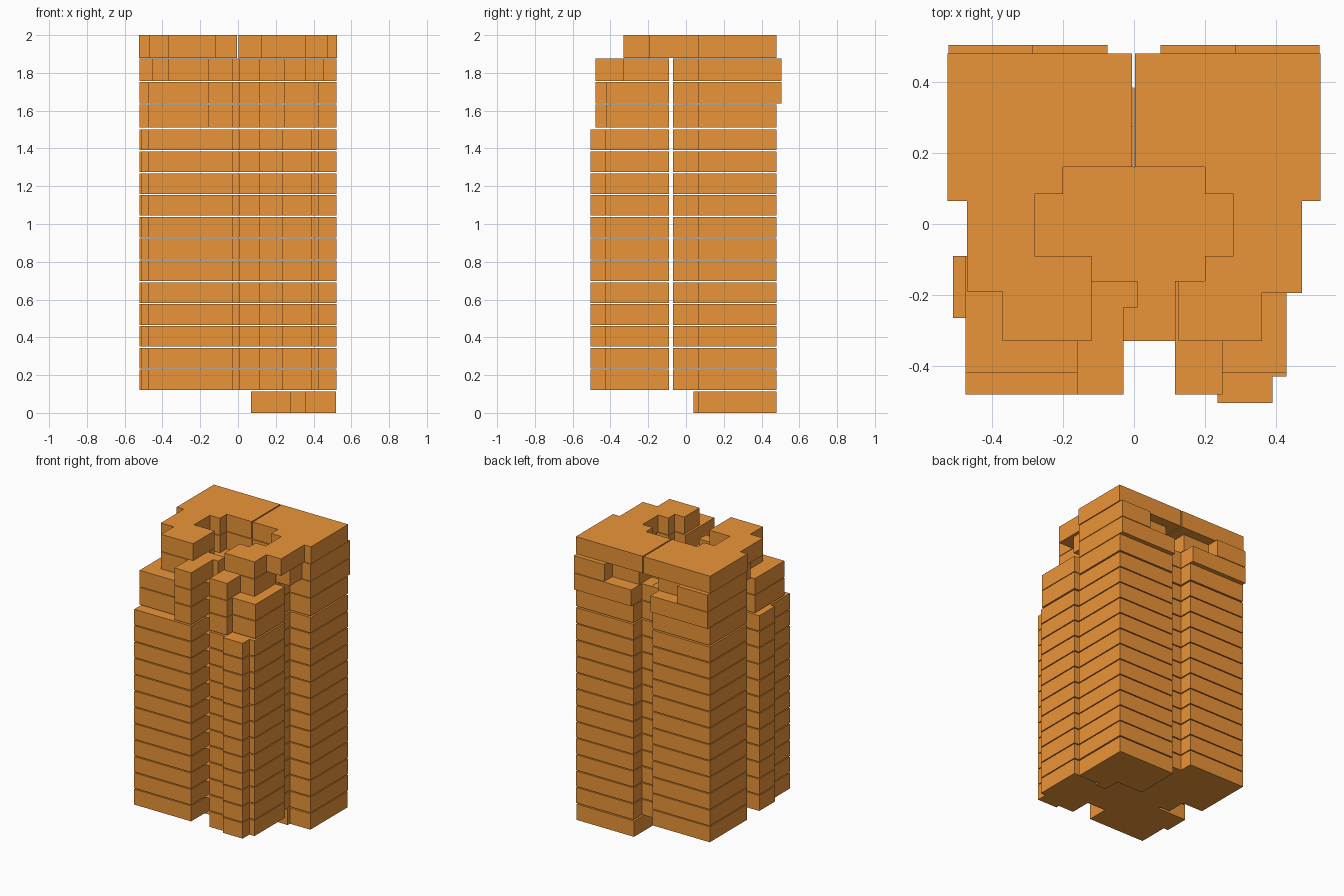
import bpy, bmesh

if "Cube" in bpy.data.objects:
    bpy.data.objects.remove(bpy.data.objects["Cube"])

mat = bpy.data.materials.new("orange")
mat.diffuse_color = (0.83, 0.30, 0.04, 1)
mat.use_nodes = True
mat.node_tree.nodes["Principled BSDF"].inputs["Base Color"].default_value = mat.diffuse_color


def stack(name, outline, levels):
    """Extrude one outline at every (z0, z1) level; z1 None gives a flat plate."""
    bm = bmesh.new()
    for z0, z1 in levels:
        face = bm.faces.new([bm.verts.new((x, y, z0)) for x, y in outline])
        if z1 is not None:
            bm.normal_update()
            if face.normal.z > 0:
                face.normal_flip()
            ext = bmesh.ops.extrude_face_region(bm, geom=[face], use_keep_orig=True)
            vs = [g for g in ext["geom"] if isinstance(g, bmesh.types.BMVert)]
            bmesh.ops.translate(bm, verts=vs, vec=(0, 0, z1 - z0))
            bmesh.ops.recalc_face_normals(bm, faces=bm.faces[:])
    me = bpy.data.meshes.new(name)
    bm.to_mesh(me)
    bm.free()
    ob = bpy.data.objects.new(name, me)
    me.materials.append(mat)
    bpy.context.collection.objects.link(ob)
    return ob


def mirrored(pts):
    return [(-x, y) for x, y in pts]


# Storey heights
typical = [(0.12 + 0.1155 * k, 0.12 + 0.1155 * k + 0.109) for k in range(12)]
lower_set = [(1.51, 1.632)]
upper_set = [(1.637, 1.752)]
penthouse = [(1.756, 1.876)]
roof = [(1.88, 2.0)]

# Ground floor under the back right corner only
stack("ground_floor", [(.07, .48), (.52, .48), (.52, .065), (.36, .065), (.36, .04),
                       (.275, .04), (.275, .16), (.07, .16)], [(0, .112)])


# Back apartments: outer walls stepped, inner arm meets at the centre line
def back_unit(back):
    return [(.075, back), (.522, back), (.522, .065), (.36, .065), (.36, -.07), (.28, -.07),
            (.28, .085), (.2, .085), (.2, .16), (.001, .16), (.001, .385), (.075, .385)]


back_top = [(.285, .505), (.522, .505), (.522, .065), (.455, .065), (.455, -.07), (.28, -.07),
            (.28, .085), (.2, .085), (.2, .16), (.001, .16), (.001, .275), (.075, .275),
            (.075, .415), (.285, .415)]
for side, f in (("right", list), ("left", mirrored)):
    stack(f"back_{side}_floors", f(back_unit(.48)), typical + lower_set)
    stack(f"back_{side}_wide_floor", f(back_unit(.505)), upper_set)
    stack(f"back_{side}_penthouse", f(back_top), penthouse)

# Front left apartments, setting back as they rise
left_core = [(-.03, -.235), (.01, -.235), (.01, -.16), (-.12, -.16), (-.12, -.09)]
stack("front_left_floors", [(-.51, -.09), (-.51, -.265), (-.475, -.265), (-.475, -.48),
                            (-.03, -.48)] + left_core, typical)
stack("front_left_setback", [(-.475, -.09), (-.475, -.42), (-.16, -.42), (-.16, -.48),
                             (-.03, -.48)] + left_core, lower_set + upper_set)
stack("front_left_penthouse", [(-.37, -.09), (-.37, -.33), (-.16, -.33), (-.16, -.48),
                               (-.03, -.48)] + left_core, penthouse)

# Front right apartments
right_core = [(.2, -.09), (.2, -.16), (.115, -.16), (.115, -.48)]
stack("front_right_floors", right_core + [(.235, -.48), (.235, -.505), (.39, -.505), (.39, -.43),
                                          (.43, -.43), (.43, -.09)], typical)
stack("front_right_setback", right_core + [(.25, -.48), (.25, -.42), (.43, -.42), (.43, -.09)],
      lower_set + upper_set)
stack("front_right_penthouse", right_core + [(.25, -.48), (.25, -.33), (.36, -.33), (.36, -.09)],
      penthouse)

# Core landings: flat plates between the apartments on each storey
landing = [(-.03, -.33), (.125, -.33), (.125, -.16), (.2, -.16), (.2, -.09), (.28, -.09), (.28, .085),
           (.2, .085), (.2, .16), (-.2, .16), (-.2, .085), (-.28, .085), (-.28, -.09), (-.12, -.09),
           (-.12, -.16), (.01, -.16), (.01, -.235), (-.03, -.235)]
stack("core_landings", landing, [(z0, None) for z0, _ in typical + lower_set + upper_set + penthouse])

# Roof storey in two halves with a slit between
stack("roof_left", [(-.005, .48), (-.525, .48), (-.525, .065), (-.47, .065), (-.47, -.19), (-.37, -.19),
                    (-.37, -.33), (-.12, -.33), (-.12, -.09), (-.28, -.09), (-.28, .085), (-.2, .085),
                    (-.2, .16), (-.005, .16)], roof)
stack("roof_right", [(.003, .48), (.525, .48), (.525, .065), (.473, .065), (.473, -.195), (.36, -.195),
                     (.36, -.33), (.125, -.33), (.125, -.16), (.2, -.16), (.2, -.09), (.28, -.09),
                     (.28, .085), (.2, .085), (.2, .16), (.003, .16)], roof)
